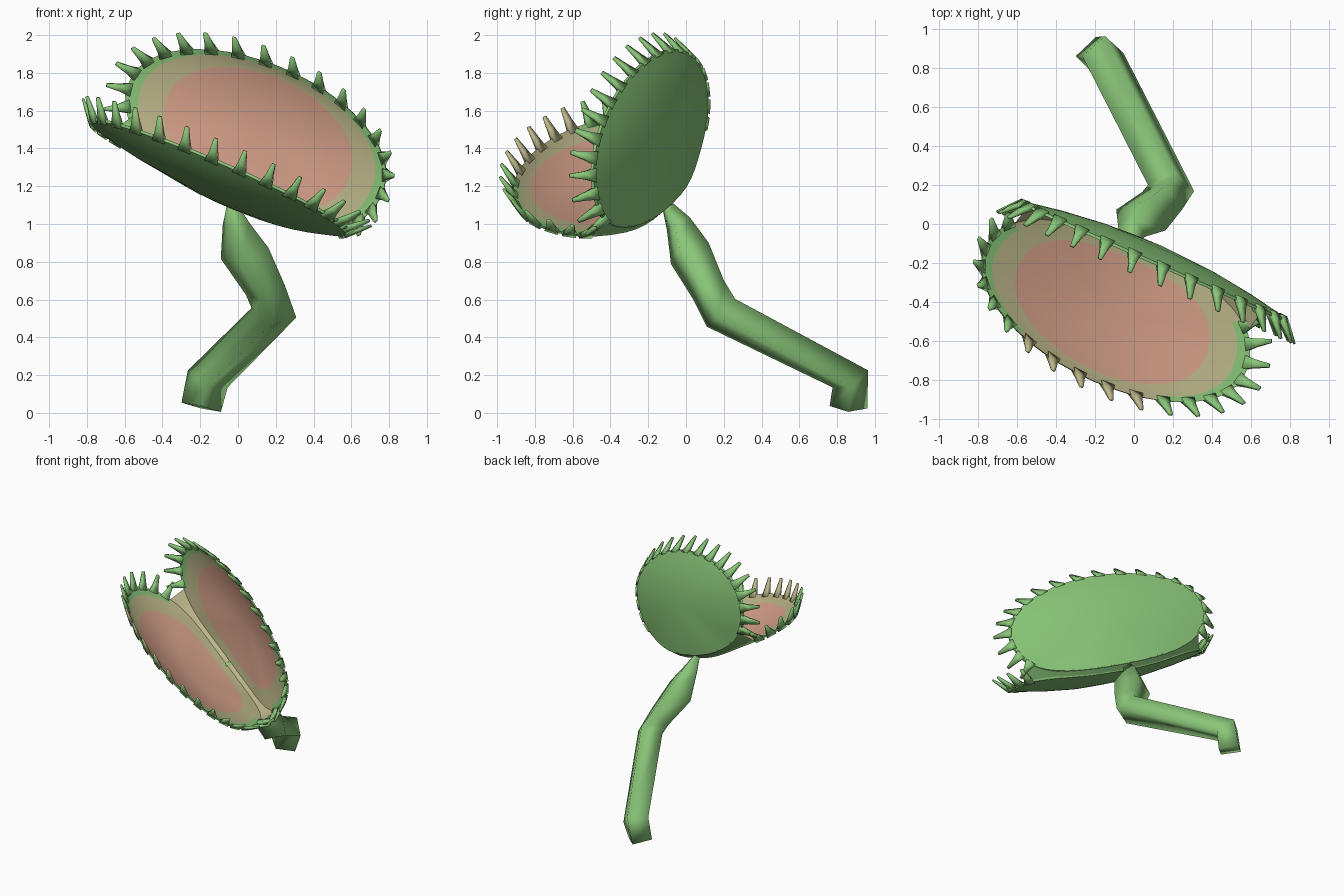
import bpy, bmesh, math
from mathutils import Vector

if "Cube" in bpy.data.objects:
    bpy.data.objects.remove(bpy.data.objects["Cube"])


def srgb(r, g, b):
    return tuple(((c / 255 + 0.055) / 1.055) ** 2.4 for c in (r, g, b)) + (1.0,)


def material(name, rgb):
    m = bpy.data.materials.new(name)
    m.diffuse_color = srgb(*rgb)
    m.use_nodes = True
    m.node_tree.nodes["Principled BSDF"].inputs["Base Color"].default_value = m.diffuse_color
    return m


GREEN, BEIGE, PINK = 0, 1, 2
MATS = [material("leaf green", (138, 198, 121)),
        material("pale beige", (188, 183, 138)),
        material("salmon pink", (214, 161, 138))]


def finish(bm, name, angle):
    bmesh.ops.recalc_face_normals(bm, faces=bm.faces[:])
    me = bpy.data.meshes.new(name)
    bm.to_mesh(me)
    bm.free()
    for m in MATS:
        me.materials.append(m)
    ob = bpy.data.objects.new(name, me)
    bpy.context.collection.objects.link(ob)
    bpy.ops.object.select_all(action='DESELECT')
    ob.select_set(True)
    bpy.context.view_layer.objects.active = ob
    bpy.ops.object.shade_smooth_by_angle(angle=math.radians(angle))
    return ob


# Hinge frame: the two lobes open from one line
HINGE = Vector((-0.01, -0.083, 1.08))
AXIS = Vector((0.86, -0.38, -0.35)).normalized()
A, B, GAP = 0.79, 0.39, 0.025   # half length, half height, distance from hinge
THICK = 0.014
SEG = 48


def rim_height(u):
    # rim follows the fold near the hinge, then levels off
    return 0.06 * math.tanh(0.75 * u / 0.06)


def outline(th):
    # ellipse above, flatter curve along the hinge
    c, s = math.cos(th), math.sin(th)
    e = 1.0 if s >= 0 else (0.8 if c > 0 else 0.9)
    return math.copysign(abs(c) ** e, c), math.copysign(abs(s) ** e, s)


def lobe_point(frame, th, st, su, thick=0.0):
    up, inward, depth = frame
    c, s = outline(th)
    r2 = ((st + su) / 2) ** 2
    u = GAP + B + B * su * s
    w = rim_height(B + B * s) * r2 - depth * (1 - r2) - thick
    return HINGE + AXIS * (A * st * c) + up * u + inward * w


def build_lobe(name, frame, pale):
    bm = bmesh.new()
    # inner rings out to the rim, then outer rings back to the centre
    inner = [(.25, .25), (.5, .52), (.72, .83), (.82, .89), (.91, .95), (1, 1)]
    outer = [(.995, .995), (.9, .9), (.7, .7), (.4, .4)]
    rings = [(p, 0.0) for p in inner] + [(p, THICK) for p in outer]
    angles = [2 * math.pi * i / SEG for i in range(SEG)]
    loops = [[bm.verts.new(lobe_point(frame, th, *p, k)) for th in angles]
             for p, k in rings]
    ends = [bm.verts.new(lobe_point(frame, 0, 0, 0, k)) for k in (0, THICK)]
    for i in range(SEG):
        j = (i + 1) % SEG
        bm.faces.new((ends[0], loops[0][i], loops[0][j])).material_index = PINK
        bm.faces.new((ends[1], loops[-1][j], loops[-1][i]))
        mid = angles[i] + math.pi / SEG
        beige_rim = math.sin(mid) < -0.45 or (
            pale and math.sin(mid) > 0 and -0.6 < math.cos(mid) < 0.5)
        for k in range(len(loops) - 1):
            f = bm.faces.new((loops[k][i], loops[k + 1][i],
                              loops[k + 1][j], loops[k][j]))
            if k < 2:
                f.material_index = PINK
            elif k < 4 or (k == 4 and beige_rim):
                f.material_index = BEIGE
    return finish(bm, name, 50)


def build_fold(name, first, second):
    # web joining the two lobes along the hinge, open at the far ends
    bm = bmesh.new()
    rows = []
    steps = 20
    for i in range(steps + 1):
        th = math.radians(213 + 123 * i / steps)
        a, b = (lobe_point(f, th, 0.99, 0.99) for f in (first, second))
        c, d = (lobe_point(f, th, 0.98, 0.98, THICK) for f in (second, first))
        rows.append([bm.verts.new(p) for p in (a, b, c, d)])
    for lo, hi in zip(rows, rows[1:]):
        for k in range(4):
            n = (k + 1) % 4
            f = bm.faces.new((lo[k], lo[n], hi[n], hi[k]))
            f.material_index = BEIGE if k == 0 else GREEN
    bm.faces.new(rows[0])
    bm.faces.new(rows[-1])
    return finish(bm, name, 50)


def build_spikes(name, frame, pale, count=20):
    up, inward, _ = frame
    bm = bmesh.new()
    for i in range(count):
        th = math.radians(-28 + 236 * i / (count - 1))
        base = lobe_point(frame, th, 0.985, 0.985, 0.006)
        ahead = lobe_point(frame, th + 0.02, 0.985, 0.985, 0.006)
        side = (ahead - base).normalized()
        out = AXIS * math.cos(th) * 0.9 + up * math.sin(th)
        out = (out - side * out.dot(side)).normalized()
        point = (out * 0.7 + inward * 0.71).normalized()
        across = point.cross(side)
        levels = []
        for d, wide, deep in ((-0.015, .038, .014), (.05, .021, .012), (.132, .010, .006)):
            c = base + point * d
            levels.append([bm.verts.new(c + side * (x * wide) + across * (y * deep))
                           for x, y in ((-1, -1), (1, -1), (1, 1), (-1, 1))])
        faces = [bm.faces.new(levels[0]), bm.faces.new(levels[2])]
        for lo, hi in zip(levels, levels[1:]):
            for k in range(4):
                faces.append(bm.faces.new((lo[k], lo[(k + 1) % 4],
                                           hi[(k + 1) % 4], hi[k])))
        # middle spikes of the lower lobe are pale on the inner faces
        if pale and -0.62 < math.cos(th) < 0.5 and math.sin(th) > 0:
            for f in faces:
                mid = f.calc_center_median() - base
                if (mid - point * mid.dot(point)).dot(out) < 0.005:
                    f.material_index = BEIGE
    return finish(bm, name, 95)


def build_stem(name, path, sides=4):
    bm = bmesh.new()
    pts = [Vector(p[:3]) for p in path]
    loops, ref = [], Vector((1, 0, 0))
    for i, p in enumerate(pts):
        before = (p - pts[i - 1]).normalized() if i else Vector()
        after = (pts[i + 1] - p).normalized() if i + 1 < len(pts) else Vector()
        t = (before + after).normalized()
        ref = (ref - t * ref.dot(t)).normalized()
        other = t.cross(ref)
        rx, ry = path[i][3:]
        loops.append([bm.verts.new(p + ref * math.cos(a) * rx + other * math.sin(a) * ry)
                      for a in (2 * math.pi * k / sides for k in range(sides))])
    for lo, hi in zip(loops, loops[1:]):
        for k in range(sides):
            n = (k + 1) % sides
            bm.faces.new((lo[k], lo[n], hi[n], hi[k]))
    bm.faces.new(loops[0])
    bm.faces.new(loops[-1])
    return finish(bm, name, 110)


# Lobes: (direction away from hinge, inward facing normal, bowl depth)
def lobe_frame(up, inward, depth):
    up = Vector(up)
    up = (up - AXIS * up.dot(AXIS)).normalized()
    n = AXIS.cross(up)
    return up, n if n.dot(Vector(inward)) > 0 else -n, depth


upper = lobe_frame((0.315, -0.15, 0.926), (-0.4, -0.9, 0), 0.025)
lower = lobe_frame((-0.28, -0.91, 0.31), (0.42, 0.1, 0.9), 0.035)
build_lobe("upper_lobe", upper, False)
build_lobe("lower_lobe", lower, True)
build_fold("hinge_fold", upper, lower)
build_spikes("upper_spikes", upper, False)
build_spikes("lower_spikes", lower, True)

# Bent stem from the foot up to the hinge: x, y, z, two half widths
build_stem("stem", [(-0.195, 0.86, 0.03, 0.107, 0.1), (-0.16, 0.87, 0.18, 0.115, 0.105),
                    (0.19, 0.185, 0.53, 0.122, 0.108), (0.145, 0.12, 0.65, 0.115, 0.098),
                    (0.035, 0.02, 0.845, 0.14, 0.118), (-0.01, -0.04, 1.0, 0.075, 0.072),
                    (-0.03, -0.10, 1.10, 0.03, 0.03)])
